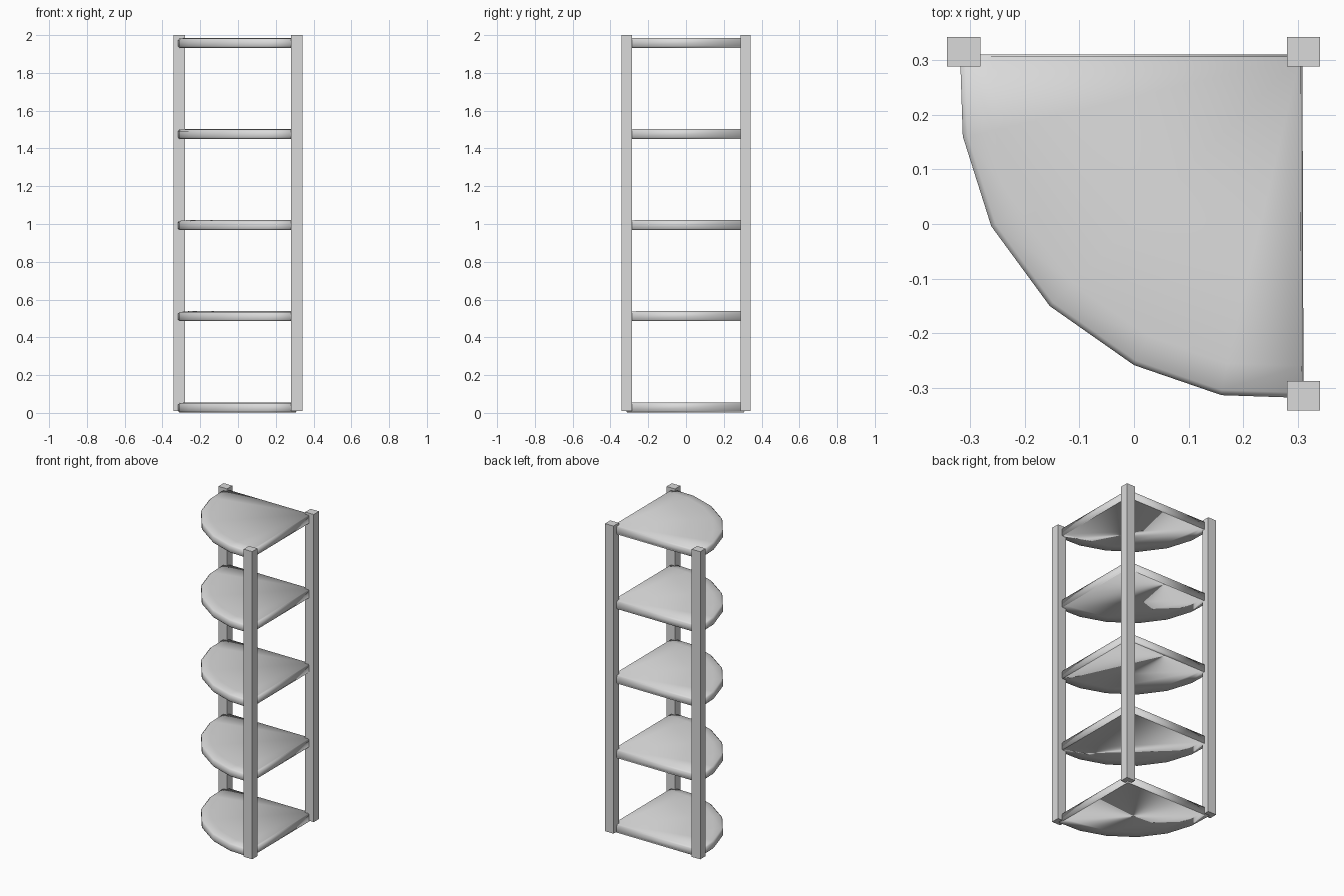
import bpy
import bmesh

cube = bpy.data.objects.get("Cube")
if cube:
    bpy.data.objects.remove(cube, do_unlink=True)

# Single grey finish
grey = bpy.data.materials.new("plain grey")
grey.use_nodes = True
grey.diffuse_color = (0.7, 0.7, 0.7, 1)
grey.node_tree.nodes["Principled BSDF"].inputs["Base Color"].default_value = grey.diffuse_color


def add_object(name, bm, smooth=False):
    bmesh.ops.recalc_face_normals(bm, faces=bm.faces)
    mesh = bpy.data.meshes.new(name)
    bm.to_mesh(mesh)
    bm.free()
    mesh.materials.append(grey)
    for poly in mesh.polygons:
        poly.use_smooth = smooth
    obj = bpy.data.objects.new(name, mesh)
    bpy.context.collection.objects.link(obj)


# Square posts at three corners
def add_post(name, x, y):
    bm = bmesh.new()
    bmesh.ops.create_cube(bm, size=1)
    for v in bm.verts:
        v.co.x = x + v.co.x * 0.061
        v.co.y = y + v.co.y * 0.054
        v.co.z = 1.005 + v.co.z * 1.99
    add_object(name, bm)


add_post("back_right_post", -0.311, 0.315)
add_post("back_left_post", 0.31, 0.315)
add_post("front_left_post", 0.31, -0.314)

# Quarter-round shelf outline, mirrored across its diagonal
CORNER = (0.308, 0.31)
half = [(-0.318, 0.31), (-0.313, 0.16), (-0.261, -0.004)]
outline = half + [(-0.154, -0.15), (0.0, -0.258)]
outline += [(y, x) for x, y in reversed(half[:-1])] + [CORNER]

# Rim section: scale about the corner, straight-edge inset, height
THICK = 0.053
SECTION = [(0.9, 0.003, 0), (0.985, 0.003, 0), (1, 0, 0.008),
           (1, 0, THICK - 0.012), (0.98, 0.003, THICK - 0.004),
           (0.9, 0.004, THICK)]


def add_shelf(name, base):
    bm = bmesh.new()
    rings = []
    for scale, inset, z in SECTION:
        rings.append([bm.verts.new((CORNER[0] - inset + (x - CORNER[0]) * scale,
                                    CORNER[1] - inset + (y - CORNER[1]) * scale,
                                    base + z)) for x, y in outline])
    n = len(outline)
    for a, b in zip(rings, rings[1:]):
        for i in range(n):
            j = (i + 1) % n
            bm.faces.new((a[i], a[j], b[j], b[i]))
    bm.faces.new(rings[0][::-1])
    bm.faces.new(rings[-1])
    add_object(name, bm, smooth=True)


for i in range(5):
    add_shelf(f"shelf_{i + 1}", 0.003 + i * 0.4825)
